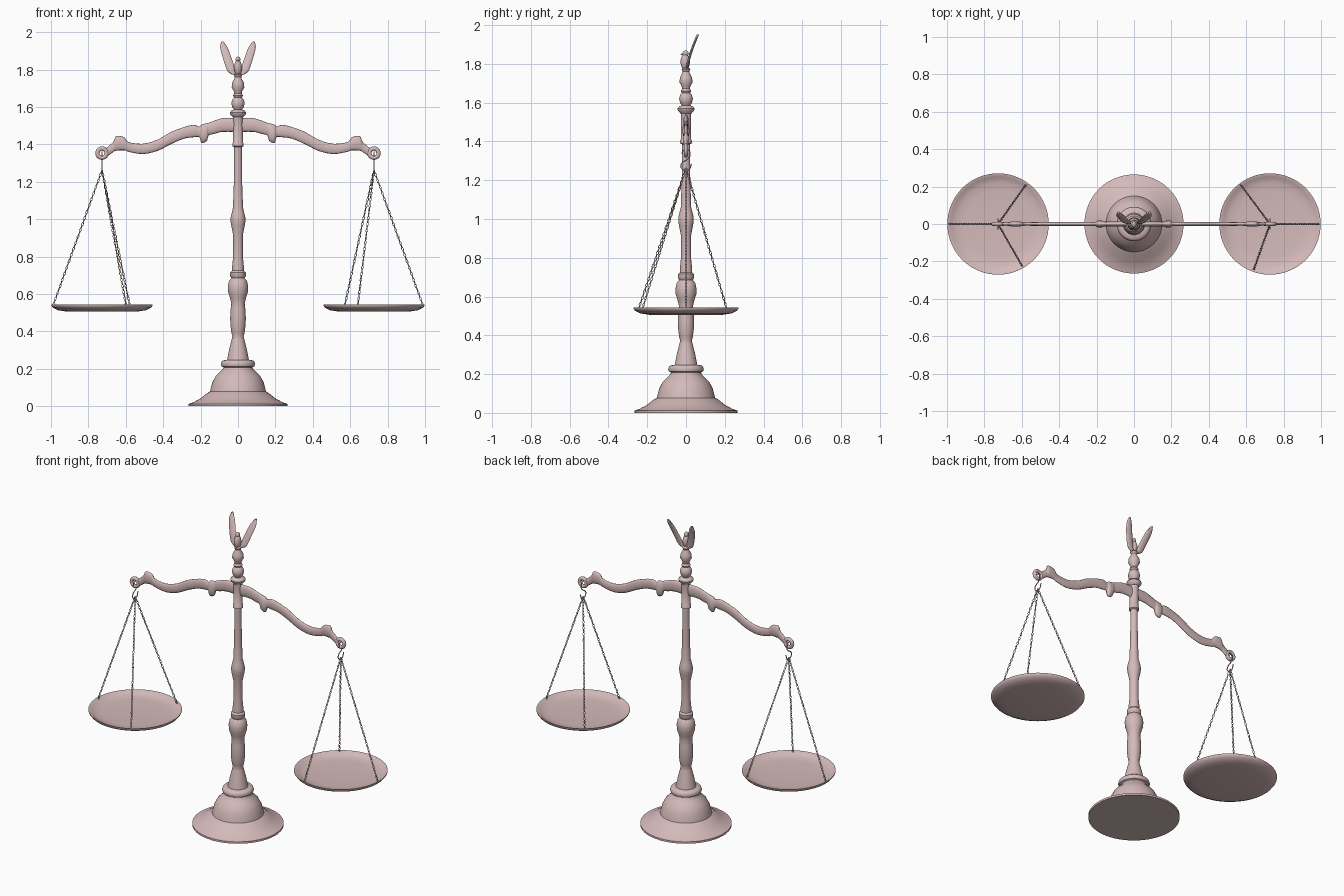
import bpy, bmesh
from math import sin, cos, pi, radians
from mathutils import Vector

cube = bpy.data.objects.get("Cube")
if cube:
    bpy.data.objects.remove(cube, do_unlink=True)

rose = bpy.data.materials.new("rose_metal")
rose.use_nodes = True
rose.diffuse_color = (0.66, 0.49, 0.49, 1)
rose.node_tree.nodes["Principled BSDF"].inputs["Base Color"].default_value = rose.diffuse_color


def finish(obj, name, angle=40):
    """Name, colour and smooth an object."""
    obj.name = name
    obj.data.materials.append(rose)
    bpy.ops.object.select_all(action="DESELECT")
    obj.select_set(True)
    bpy.context.view_layer.objects.active = obj
    if obj.type == "MESH":
        bpy.ops.object.shade_smooth_by_angle(angle=radians(angle))
    return obj


def skin(bm, rings, loop=False):
    """Bridge a row of closed rings with quads, capping the ends unless looped."""
    rows = [[bm.verts.new(p) for p in ring] for ring in rings]
    count = len(rows[0])
    pairs = list(zip(rows, rows[1:]))
    if loop:
        pairs.append((rows[-1], rows[0]))
    else:
        bm.faces.new(rows[0])
        bm.faces.new(rows[-1])
    for a, b in pairs:
        for i in range(count):
            j = (i + 1) % count
            bm.faces.new((a[i], a[j], b[j], b[i]))


def to_object(bm, name, angle=40):
    bmesh.ops.recalc_face_normals(bm, faces=bm.faces)
    mesh = bpy.data.meshes.new(name)
    bm.to_mesh(mesh)
    bm.free()
    obj = bpy.data.objects.new(name, mesh)
    bpy.context.collection.objects.link(obj)
    return finish(obj, name, angle)


def circle(count):
    return [(cos(2 * pi * i / count), sin(2 * pi * i / count)) for i in range(count)]


def lathe(name, profile, centre_x=0, sides=48):
    bm = bmesh.new()
    skin(bm, [[(centre_x + r * c, r * s, z) for c, s in circle(sides)] for r, z in profile])
    return to_object(bm, name)


def smooth_path(points, steps=4):
    """Catmull-Rom interpolation through the points."""
    pts = [Vector(p) for p in points]
    pts = [pts[0]] + pts + [pts[-1]]
    out = []
    for a, b, c, d in zip(pts, pts[1:], pts[2:], pts[3:]):
        for k in range(steps):
            t = k / steps
            out.append(b + (c - a) * t / 2 + (a * 2 - b * 5 + c * 4 - d) * t * t / 2
                       + (b * 3 - a - c * 3 + d) * t ** 3 / 2)
    return out + [pts[-1]]


def ball(name, place, size):
    bpy.ops.mesh.primitive_uv_sphere_add(segments=20, ring_count=12, location=place)
    obj = bpy.context.object
    obj.scale = size
    return finish(obj, name, 60)


# Turned base, from foot to collar ring
lathe("base", [
    (.265, 0), (.265, .012), (.24, .02), (.2, .042), (.165, .07), (.15, .078),
    (.147, .09), (.138, .125), (.12, .16), (.095, .185), (.08, .2), (.078, .208),
    (.088, .213), (.092, .225), (.088, .238), (.08, .245), (.058, .248)])

# Turned column
lathe("column", [
    (.06, .24), (.056, .26), (.046, .31), (.034, .355), (.03, .375), (.035, .39),
    (.04, .43), (.042, .47), (.039, .52), (.036, .55), (.043, .58), (.053, .61),
    (.054, .64), (.048, .67), (.035, .685), (.042, .695), (.042, .715), (.032, .725),
    (.031, .75), (.026, .8), (.027, .92), (.036, .965), (.04, .99), (.039, 1.01),
    (.033, 1.035), (.027, 1.06), (.022, 1.2), (.021, 1.385), (.03, 1.39), (.03, 1.405),
    (.026, 1.41), (.026, 1.53), (.028, 1.55)])

# Beaded finial
lathe("finial", [
    (.028, 1.545), (.042, 1.56), (.044, 1.57), (.036, 1.58), (.022, 1.585), (.031, 1.6),
    (.036, 1.62), (.03, 1.64), (.021, 1.65), (.027, 1.66), (.02, 1.672), (.023, 1.685),
    (.034, 1.705), (.031, 1.73), (.02, 1.75), (.017, 1.76), (.023, 1.772), (.01, 1.785)], sides=32)

# Perched bird: body, head, beak and raised wings
ball("bird_body", (0, -.004, 1.81), (.021, .024, .042))
ball("bird_head", (0, -.002, 1.853), (.013, .016, .016))
bpy.ops.mesh.primitive_cone_add(vertices=10, radius1=.007, radius2=0, depth=.02,
                                location=(0, -.02, 1.85), rotation=(radians(110), 0, 0))
finish(bpy.context.object, "beak")
feathers = [(.008, .03, 1.772), (.012, .055, 1.79), (.022, .069, 1.825), (.036, .082, 1.865),
            (.048, .092, 1.9), (.06, .095, 1.925), (.078, .089, 1.95)]
bm = bmesh.new()
for side in (-1, 1):
    rings = []
    for inner, outer, z in smooth_path(feathers, 3):
        lean = .006 + .055 * max(0, (z - 1.775) / .175) ** 1.4
        mid, half = (inner + outer) / 2, (outer - inner) / 2
        rings.append([(side * (mid + half * c), lean + .007 * s, z) for c, s in circle(10)])
    skin(bm, rings)
to_object(bm, "wings")

# Scrolled beam, given as x, top and bottom of one arm
arm = [(0, 1.54, 1.465), (.08, 1.54, 1.467), (.13, 1.525, 1.455), (.157, 1.515, 1.447),
       (.167, 1.512, 1.418), (.195, 1.506, 1.408), (.207, 1.494, 1.438), (.235, 1.504, 1.438),
       (.29, 1.492, 1.43), (.36, 1.465, 1.4), (.43, 1.425, 1.365), (.51, 1.403, 1.348),
       (.585, 1.412, 1.36), (.607, 1.437, 1.368), (.65, 1.445, 1.366), (.665, 1.416, 1.36),
       (.69, 1.392, 1.342), (.709, 1.378, 1.332)]
half_arm = smooth_path(arm, 3)
whole = [Vector((-p.x, p.y, p.z)) for p in reversed(half_arm[1:])] + half_arm
bm = bmesh.new()
rings = []
for x, top, bottom in whole:
    mid, half = (top + bottom) / 2, (top - bottom) / 2
    rings.append([(x, .36 * half * c, mid + half * s) for c, s in circle(16)])
skin(bm, rings)
to_object(bm, "beam", 60)


def chain(name, start, end, pitch=.0175):
    """Interlocked oval links, each turned a quarter from the last."""
    start, end = Vector(start), Vector(end)
    along = (end - start).normalized()
    across = along.cross(Vector((.3, 1, 0))).normalized()
    other = along.cross(across)
    count = round((end - start).length / pitch)
    bm = bmesh.new()
    for n in range(count):
        centre = start.lerp(end, (n + .5) / count)
        wide, thin = (across, other) if n % 2 else (other, across)
        rings = []
        for c, s in circle(10):
            outward = along * c + wide * s
            core = centre + along * (.0105 * c) + wide * (.005 * s)
            rings.append([core + outward * (.0018 * u) + thin * (.0018 * v) for u, v in circle(5)])
        skin(bm, rings, loop=True)
    to_object(bm, name, 80)


def hook(name, x):
    curve = bpy.data.curves.new(name, "CURVE")
    curve.dimensions = "3D"
    curve.bevel_depth = .003
    curve.bevel_resolution = 2
    path = [(-.02, 1.335), (-.016, 1.352), (0, 1.36), (.018, 1.35), (.02, 1.325), (.004, 1.305),
            (-.018, 1.292), (-.027, 1.272), (-.016, 1.255), (0, 1.25), (.018, 1.256), (.028, 1.285)]
    points = smooth_path([(x, y, z) for y, z in path], 3)
    spline = curve.splines.new("POLY")
    spline.points.add(len(points) - 1)
    for target, p in zip(spline.points, points):
        target.co = (*p, 1)
    obj = bpy.data.objects.new(name, curve)
    bpy.context.collection.objects.link(obj)
    finish(obj, name)


# Eye, hook, dish and three chains at each end
ends = {"left": (1, [(.99, 0), (.57, .21), (.64, -.245)]),
        "right": (-1, [(.99, 0), (.578, .21), (.598, -.225)])}
for word, (side, anchors) in ends.items():
    x = side * .727
    bpy.ops.mesh.primitive_torus_add(location=(x, 0, 1.353), rotation=(pi / 2, 0, 0),
                                     major_radius=.0245, minor_radius=.0115,
                                     major_segments=28, minor_segments=12)
    finish(bpy.context.object, word + "_beam_eye", 60)
    hook(word + "_hook", x)
    lathe(word + "_dish", [
        (.001, .506), (.19, .506), (.235, .513), (.262, .526), (.271, .538), (.271, .543),
        (.265, .543), (.25, .532), (.22, .523), (.18, .519), (.001, .519)], x, 64)
    for n, (ax, ay) in enumerate(anchors):
        chain(f"{word}_chain_{n + 1}", (x, 0, 1.262), (side * ax, ay, .535))
